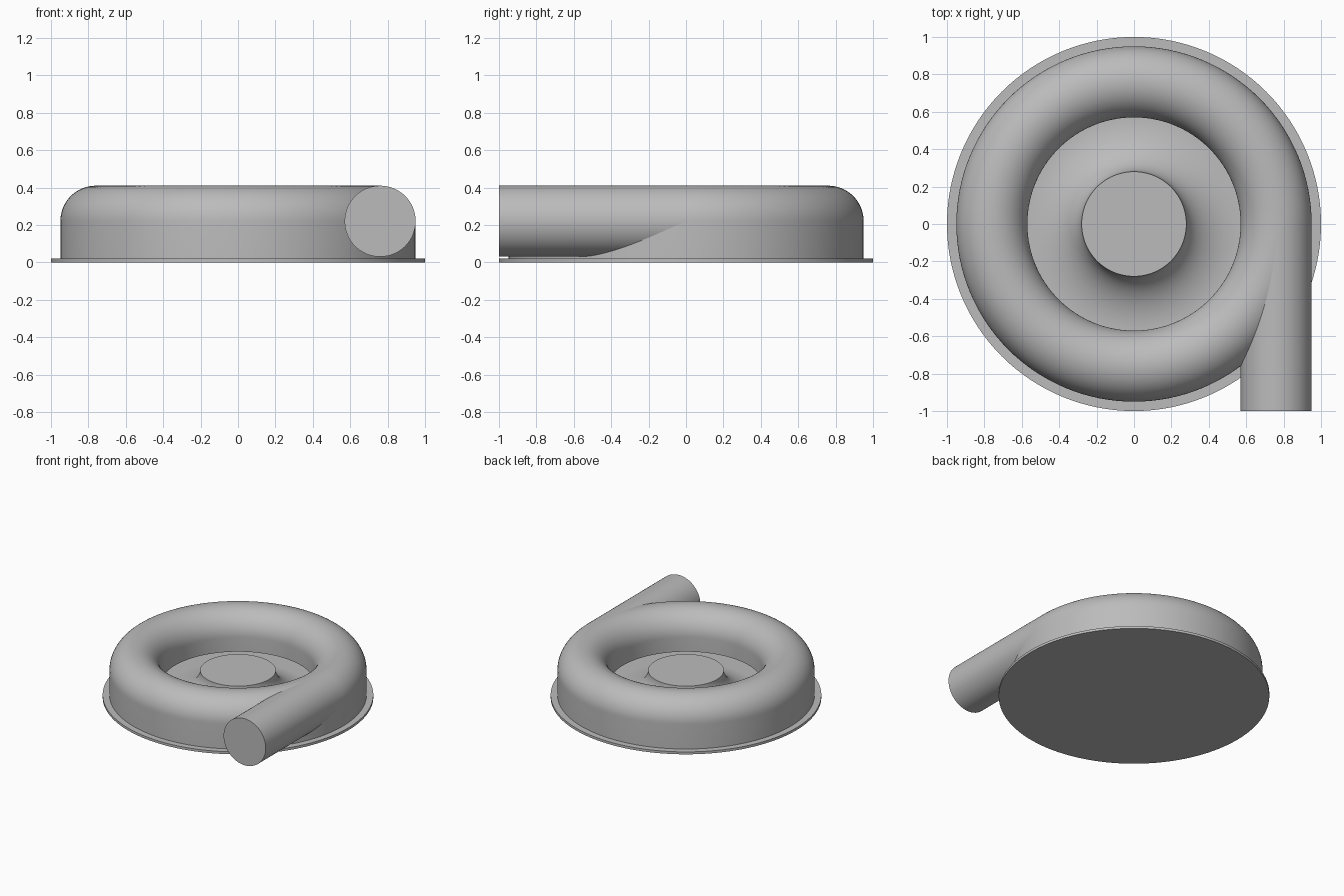
import bpy, bmesh
from math import sin, cos, pi, radians
from mathutils import Matrix, Vector

cube = bpy.data.objects.get("Cube")
if cube:
    bpy.data.objects.remove(cube, do_unlink=True)

RING_R, TUBE_R, TUBE_Z = 0.76, 0.19, 0.22   # scroll centre line and section
WALL = 0.015
LIP_Z, FLOOR_Z = 0.105, 0.02

grey = bpy.data.materials.new("casing grey")
grey.use_nodes = True
colour = (0.5, 0.5, 0.5, 1)
grey.diffuse_color = colour
grey.node_tree.nodes["Principled BSDF"].inputs["Base Color"].default_value = colour


def finish(bm, name):
    bmesh.ops.remove_doubles(bm, verts=bm.verts, dist=1e-5)
    bmesh.ops.recalc_face_normals(bm, faces=bm.faces)
    mesh = bpy.data.meshes.new(name)
    bm.to_mesh(mesh)
    bm.free()
    ob = bpy.data.objects.new(name, mesh)
    bpy.context.collection.objects.link(ob)
    mesh.materials.append(grey)
    return ob


def smooth(ob):
    bpy.ops.object.select_all(action='DESELECT')
    ob.select_set(True)
    bpy.context.view_layer.objects.active = ob
    bpy.ops.object.shade_smooth_by_angle(angle=radians(30))


def lathe(name, profile, closed, steps=128):
    """Spin an (r, z) profile about the z axis."""
    bm = bmesh.new()
    vs = [bm.verts.new((r, 0, z)) for r, z in profile]
    pairs = list(zip(vs, vs[1:])) + ([(vs[-1], vs[0])] if closed else [])
    edges = [bm.edges.new(p) for p in pairs]
    bmesh.ops.spin(bm, geom=vs + edges, cent=(0, 0, 0), axis=(0, 0, 1),
                   angle=2 * pi, steps=steps, use_merge=True)
    return finish(bm, name)


def section(radius, foot, lip, n=32):
    """Outer wall up from the foot, over the crown, down to the inner lip."""
    arc = [(RING_R + radius * cos(pi * i / n), TUBE_Z + radius * sin(pi * i / n))
           for i in range(n + 1)]
    return [(RING_R + radius, foot)] + arc + [(RING_R - radius, lip)]


def along_y(bm, radius, y0, y1, caps):
    """Cylinder along y on the outlet axis."""
    place = (Matrix.Translation((RING_R, (y0 + y1) / 2, TUBE_Z))
             @ Matrix.Rotation(pi / 2, 4, 'X'))
    bmesh.ops.create_cone(bm, cap_ends=caps, segments=64, radius1=radius,
                          radius2=radius, depth=y1 - y0, matrix=place)


# Base flange with the flared hub
n = 20
flare = [(0.57 - 0.29 * sin(pi / 2 * i / n), 0.22 - 0.20 * cos(pi / 2 * i / n))
         for i in range(n + 1)]
base = lathe("base_and_hub", [(0, 0), (1, 0), (1, FLOOR_Z)] + flare + [(0, 0.22)], False)
smooth(base)

# Scroll casing, a hollow shell open towards the hub
outer = section(TUBE_R, 0.01, LIP_Z)
inner = section(TUBE_R - WALL, 0.01, LIP_Z)
casing = lathe("scroll_casing", outer + inner[::-1], True)

# Opening from the outlet into the casing, leaving a low sill
bm = bmesh.new()
along_y(bm, TUBE_R - WALL, -1.1, -0.05, True)
cut = bmesh.ops.bisect_plane(bm, geom=bm.verts[:] + bm.edges[:] + bm.faces[:],
                             plane_co=Vector((0, 0, LIP_Z)), plane_no=Vector((0, 0, 1)),
                             clear_inner=True)
rim = [g for g in cut["geom_cut"] if isinstance(g, bmesh.types.BMEdge)]
bmesh.ops.holes_fill(bm, edges=rim, sides=0)
cutter = finish(bm, "outlet_cutter")
cutter.hide_render = True
mod = casing.modifiers.new("outlet_opening", 'BOOLEAN')
mod.operation, mod.solver, mod.object = 'DIFFERENCE', 'EXACT', cutter
bpy.context.view_layer.objects.active = casing
bpy.ops.object.modifier_apply(modifier=mod.name)
bpy.data.objects.remove(cutter, do_unlink=True)
smooth(casing)

# Outlet pipe, tangent to the casing
bm = bmesh.new()
for radius in (TUBE_R, TUBE_R - WALL):
    along_y(bm, radius, -1, 0, False)
for y in (-1, 0):
    bmesh.ops.bridge_loops(bm, edges=[e for e in bm.edges
                           if all(abs(v.co.y - y) < 1e-4 for v in e.verts)])
pipe = finish(bm, "outlet_pipe")
smooth(pipe)
